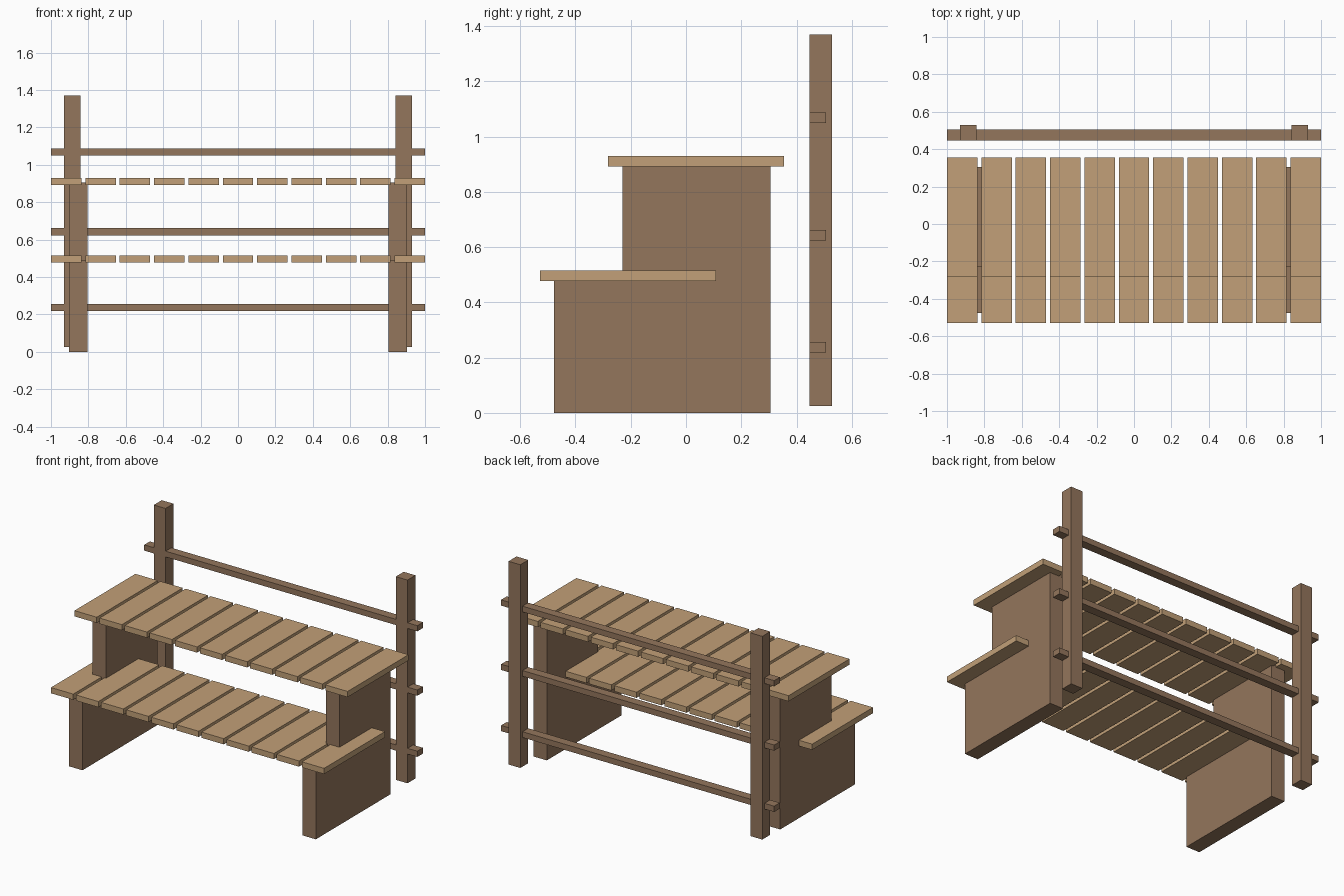
import bpy
import bmesh

cube = bpy.data.objects.get("Cube")
if cube:
    bpy.data.objects.remove(cube, do_unlink=True)


def make_material(name, color):
    mat = bpy.data.materials.new(name)
    mat.use_nodes = True
    mat.diffuse_color = (*color, 1)
    mat.node_tree.nodes["Principled BSDF"].inputs["Base Color"].default_value = (*color, 1)
    return mat


light_wood = make_material("light wood", (0.54, 0.352, 0.188))
dark_wood = make_material("dark wood", (0.296, 0.181, 0.107))


def extrude_profile(name, profile, x0, x1, mat):
    """Extrude a (y, z) outline along x."""
    bm = bmesh.new()
    face = bm.faces.new([bm.verts.new((x0, y, z)) for y, z in profile])
    result = bmesh.ops.extrude_face_region(bm, geom=[face])
    verts = [g for g in result["geom"] if isinstance(g, bmesh.types.BMVert)]
    bmesh.ops.translate(bm, verts=verts, vec=(x1 - x0, 0, 0))
    bmesh.ops.recalc_face_normals(bm, faces=bm.faces)
    mesh = bpy.data.meshes.new(name)
    bm.to_mesh(mesh)
    bm.free()
    mesh.materials.append(mat)
    obj = bpy.data.objects.new(name, mesh)
    bpy.context.collection.objects.link(obj)
    return obj


def box(name, xs, ys, zs, mat):
    (y0, y1), (z0, z1) = ys, zs
    return extrude_profile(name, [(y0, z0), (y1, z0), (y1, z1), (y0, z1)], *xs, mat)


# Slatted lower step and upper top
PLANKS, WIDTH = 11, 0.163
pitch = (2 - WIDTH) / (PLANKS - 1)
for name, ys, zs in (("step_plank", (-0.528, 0.109), (0.477, 0.515)),
                     ("top_plank", (-0.282, 0.355), (0.892, 0.93))):
    for i in range(PLANKS):
        x = -1 + i * pitch
        box(f"{name}_{i + 1}", (x, x + WIDTH), ys, zs, light_wood)

# Stepped side panels and rear posts
panel = [(-0.477, 0), (0.306, 0), (0.306, 0.905), (-0.23, 0.905),
         (-0.23, 0.492), (-0.477, 0.492)]
for side, sign in (("left", 1), ("right", -1)):
    extrude_profile(f"{side}_side_panel", panel, sign * 0.805, sign * 0.904, dark_wood)
    box(f"{side}_post", (sign * 0.843, sign * 0.929), (0.446, 0.529), (0.025, 1.37), dark_wood)

# Rear rails running through the posts
for name, z in (("lower", 0.237), ("middle", 0.642), ("upper", 1.068)):
    box(f"{name}_rail", (-1, 1), (0.447, 0.506), (z - 0.019, z + 0.019), dark_wood)
